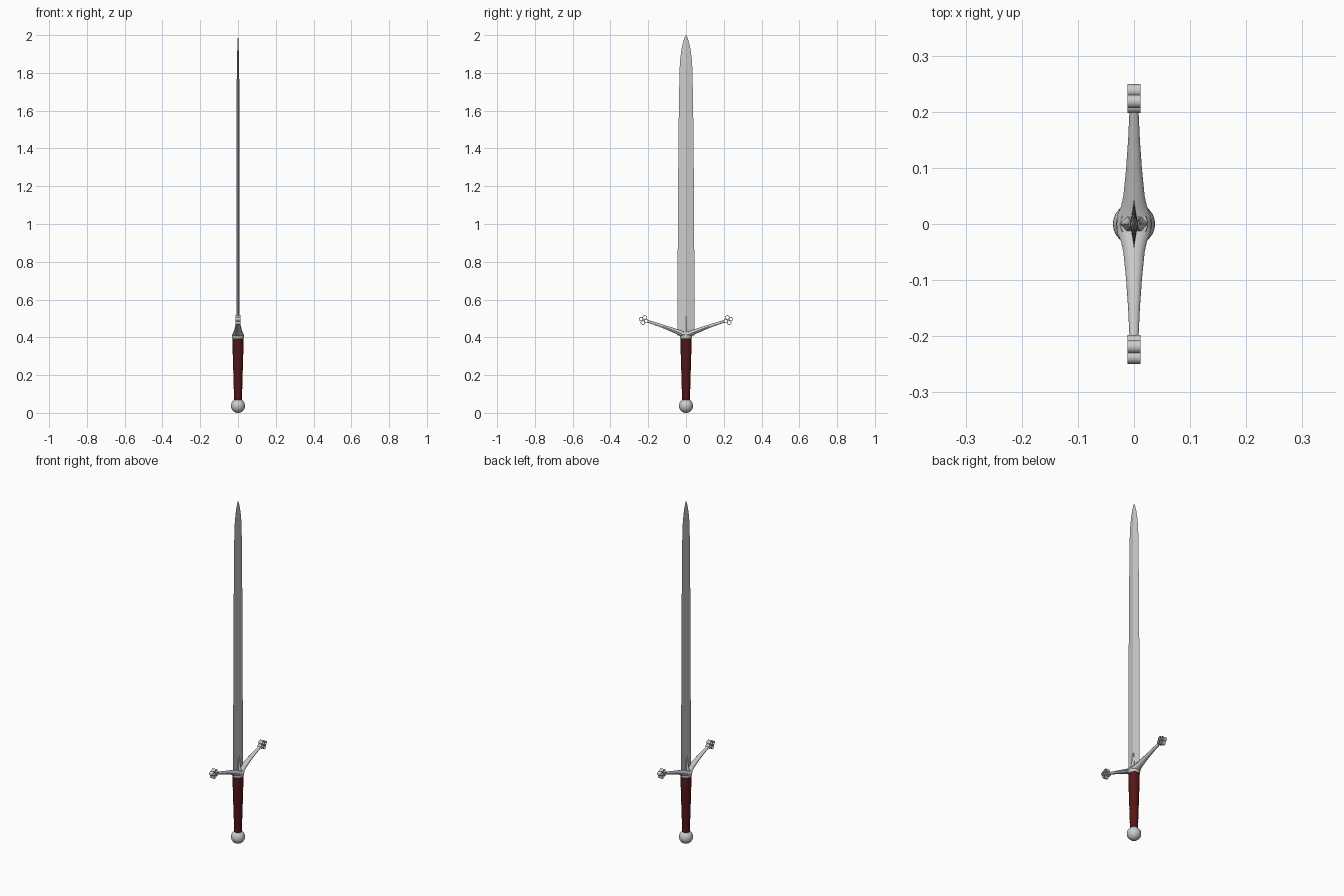
import bpy, bmesh, math
from mathutils import Vector

if "Cube" in bpy.data.objects:
    bpy.data.objects.remove(bpy.data.objects["Cube"])


def finish(bm, name, angle=35, mat=None):
    bmesh.ops.recalc_face_normals(bm, faces=bm.faces[:])
    me = bpy.data.meshes.new(name)
    bm.to_mesh(me)
    bm.free()
    ob = bpy.data.objects.new(name, me)
    bpy.context.collection.objects.link(ob)
    if mat:
        me.materials.append(mat)
    bpy.ops.object.select_all(action='DESELECT')
    ob.select_set(True)
    bpy.context.view_layer.objects.active = ob
    bpy.ops.object.shade_smooth_by_angle(angle=math.radians(angle))
    return ob


def loft(name, rings, angle=35, mat=None):
    """Skin a list of equal-length point loops, capping both ends."""
    bm = bmesh.new()
    loops = [[bm.verts.new(p) for p in r] for r in rings]
    n = len(loops[0])
    for a, b in zip(loops, loops[1:]):
        for i in range(n):
            j = (i + 1) % n
            bm.faces.new((a[i], a[j], b[j], b[i]))
    bm.faces.new(loops[0])
    bm.faces.new(loops[-1])
    return finish(bm, name, angle, mat)


def circle(n):
    return [(math.cos(2 * math.pi * i / n), math.sin(2 * math.pi * i / n)) for i in range(n)]


red = bpy.data.materials.new("red_leather")
red.diffuse_color = (0.09, 0.008, 0.008, 1)
red.use_nodes = True
red.node_tree.nodes["Principled BSDF"].inputs["Base Color"].default_value = red.diffuse_color

# blade: diamond section with a rounded point (z, half width, half thickness)
blade = [(0.41, 0.045, 0.008), (0.8, 0.044, 0.0078), (1.2, 0.042, 0.0075),
         (1.6, 0.038, 0.007), (1.82, 0.034, 0.0065), (1.88, 0.030, 0.005),
         (1.93, 0.023, 0.0037), (1.965, 0.015, 0.0024), (1.988, 0.007, 0.0012),
         (2.0, 0.0008, 0.0003)]
section = [(1, 0), (0.55, 0.35), (0, 1), (-0.55, 0.35),
           (-1, 0), (-0.55, -0.35), (0, -1), (0.55, -0.35)]
loft("blade", [[(x * t, y * w, z) for x, y in section] for z, w, t in blade], 15)

# grip: tapered leather wrap with shallow ridges
rings = []
turns = 16
for i in range(turns * 2 + 1):
    f = i / (turns * 2)
    r = 0.021 + 0.0085 * min(1, f * 1.15) - (0.0008 if i % 2 else 0)
    rings.append([(x * r, y * r, 0.068 + 0.327 * f) for x, y in circle(16)])
loft("grip", rings, 40, red)

# pommel ball
bm = bmesh.new()
bmesh.ops.create_uvsphere(bm, u_segments=32, v_segments=16, radius=0.0375)
bmesh.ops.translate(bm, verts=bm.verts[:], vec=(0, 0, 0.0375))
finish(bm, "pommel", 60)

# guard collar between the grip and the arms
loft("guard_collar", [[(x * r, y * r, z) for x, y in circle(24)]
                      for z, r in ((0.393, 0.029), (0.398, 0.032), (0.412, 0.031), (0.428, 0.024))])

# guard arms, sloping up towards the point (y, z, half x, half z)
arm = [(0, 0.413, 0.031, 0.016), (0.018, 0.416, 0.029, 0.017), (0.032, 0.423, 0.023, 0.016),
       (0.05, 0.431, 0.019, 0.0135), (0.1, 0.450, 0.014, 0.0105), (0.15, 0.468, 0.0105, 0.0085),
       (0.203, 0.485, 0.008, 0.007)]
for side, label in ((1, "right"), (-1, "left")):
    loft("guard_arm_" + label,
         [[(x * hx, side * y, z + c * hz) for x, c in circle(12)] for y, z, hx, hz in arm], 40)

# langets: pointed tongues lying on both blade faces (z, half width, inner x, outer x)
tongue = [(0.415, 0.014, 0.0, 0.030), (0.435, 0.012, 0.0, 0.021),
          (0.465, 0.009, 0.002, 0.014), (0.512, 0.006, 0.003, 0.010)]
for side, label in ((1, "front"), (-1, "back")):
    loft("langet_" + label,
         [[(side * a, -w, z), (side * (a + b) * 0.55, -w, z), (side * b, 0, z),
           (side * (a + b) * 0.55, w, z), (side * a, w, z)] for z, w, a, b in tongue], 20)


# quatrefoil ends: four open rings, clustered
def ring(bm, cy, cz, r_out, r_in, hx, n=20):
    loops = [[bm.verts.new((sx * hx, cy + c * r, cz + s * r)) for c, s in circle(n)]
             for sx, r in ((-1, r_out), (1, r_out), (1, r_in), (-1, r_in))]
    for k in range(4):
        a, b = loops[k], loops[(k + 1) % 4]
        for i in range(n):
            j = (i + 1) % n
            bm.faces.new((a[i], a[j], b[j], b[i]))


for side, label in ((1, "right"), (-1, "left")):
    bm = bmesh.new()
    tilt = math.radians(20)
    for k in range(4):
        a = tilt + k * math.pi / 2
        ring(bm, side * (0.2235 + 0.0148 * math.cos(a)), 0.4915 + 0.0148 * math.sin(a),
             0.0118, 0.0085, 0.012)
    finish(bm, "quatrefoil_" + label)
